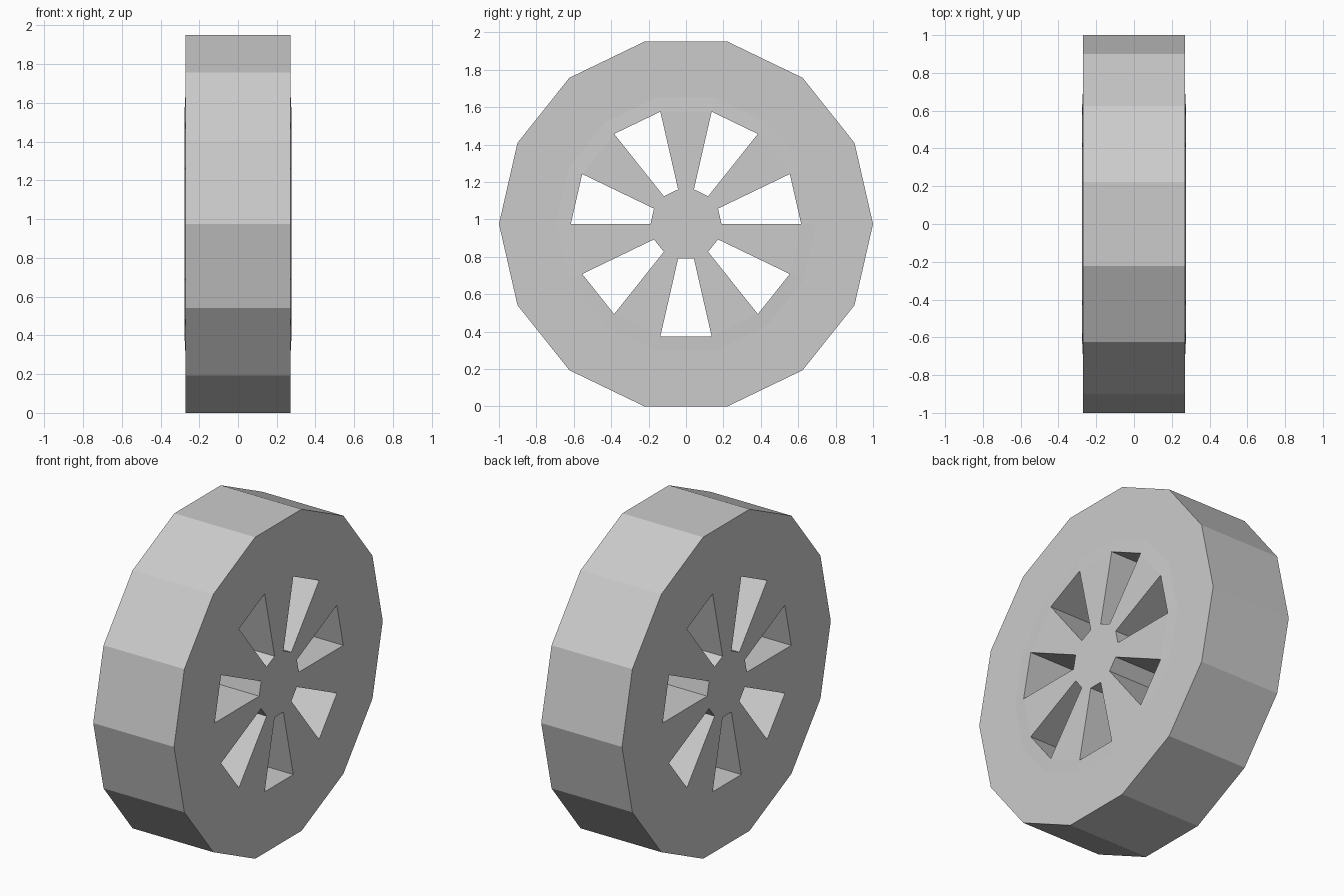
import bpy, bmesh, math

if "Cube" in bpy.data.objects:
    bpy.data.objects.remove(bpy.data.objects["Cube"])

SIDES = 14
CENTRE_Z = math.cos(math.pi / SIDES)
TYRE_X, RIM_X = 0.271, 0.275
HUB_R, HOLE_R, RIM_R, TYRE_R = 0.19, 0.616, 0.695, 1.0


def ring(bm, radius, x):
    return [bm.verts.new((x, radius * math.cos(2 * math.pi * i / SIDES),
                          radius * math.sin(2 * math.pi * i / SIDES)))
            for i in range(SIDES)]


def bridge(bm, a, b, keep=lambda i: True):
    for i in range(SIDES):
        j = (i + 1) % SIDES
        if keep(i):
            bm.faces.new((a[i], a[j], b[j], b[i]))


def finish(bm, name):
    bmesh.ops.recalc_face_normals(bm, faces=bm.faces)
    mesh = bpy.data.meshes.new(name)
    bm.to_mesh(mesh)
    bm.free()
    obj = bpy.data.objects.new(name, mesh)
    obj.location.z = CENTRE_Z
    bpy.context.collection.objects.link(obj)


# Tyre and spoked rim share one closed shell
bm = bmesh.new()
sides = []
for s in (-1, 1):
    hub = ring(bm, HUB_R, s * RIM_X)
    hole = ring(bm, HOLE_R, s * RIM_X)
    rim = ring(bm, RIM_R, s * TYRE_X)
    tyre = ring(bm, TYRE_R, s * TYRE_X)
    bm.faces.new(hub)                               # hub cap
    bridge(bm, hub, hole, lambda i: i % 2 == 1)     # seven spokes
    bridge(bm, hole, rim)                           # bevelled rim
    bridge(bm, rim, tyre)                           # tyre sidewall
    sides.append((hub, hole, tyre))

(hub_a, hole_a, tyre_a), (hub_b, hole_b, tyre_b) = sides
# Tread
bridge(bm, tyre_a, tyre_b)
# Walls of the openings between spokes
bridge(bm, hub_a, hub_b, lambda i: i % 2 == 0)
bridge(bm, hole_a, hole_b, lambda i: i % 2 == 0)
for i in range(SIDES):
    bm.faces.new((hub_a[i], hole_a[i], hole_b[i], hub_b[i]))
finish(bm, "wheel")
